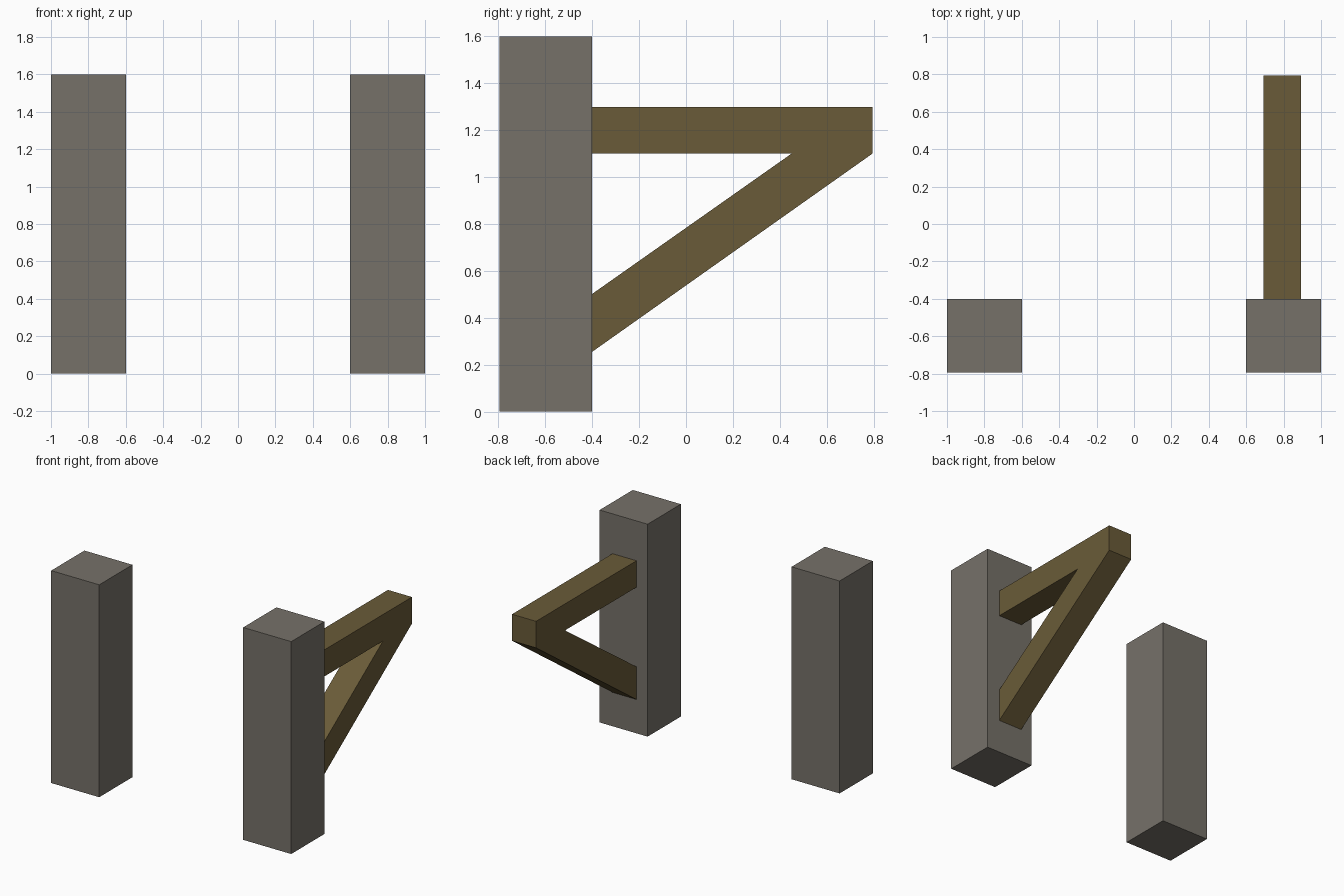
import bpy, bmesh

if "Cube" in bpy.data.objects:
    bpy.data.objects.remove(bpy.data.objects["Cube"])


def material(name, rgb):
    m = bpy.data.materials.new(name)
    m.diffuse_color = (*rgb, 1)
    m.use_nodes = True
    m.node_tree.nodes["Principled BSDF"].inputs["Base Color"].default_value = m.diffuse_color
    return m


stone = material("grey stone", (0.181, 0.165, 0.141))
wood = material("brown wood", (0.144, 0.105, 0.040))


def extrude_x(name, profile, x0, x1, mat):
    """Extrude a (y, z) profile from x0 to x1."""
    bm = bmesh.new()
    face = bm.faces.new([bm.verts.new((x0, y, z)) for y, z in profile])
    geom = bmesh.ops.extrude_face_region(bm, geom=[face])["geom"]
    moved = [v for v in geom if isinstance(v, bmesh.types.BMVert)]
    bmesh.ops.translate(bm, verts=moved, vec=(x1 - x0, 0, 0))
    bmesh.ops.recalc_face_normals(bm, faces=bm.faces)
    mesh = bpy.data.meshes.new(name)
    bm.to_mesh(mesh)
    bm.free()
    mesh.materials.append(mat)
    obj = bpy.data.objects.new(name, mesh)
    bpy.context.collection.objects.link(obj)


# Two square posts
post = [(-0.795, 0), (-0.4, 0), (-0.4, 1.6), (-0.795, 1.6)]
for name, x in (("left_post", -1.0), ("right_post", 0.6)):
    extrude_x(name, post, x, x + 0.4, stone)

# Bracket on the back of the right post: level beam and slanted brace
extrude_x("bracket_beam", [(-0.4, 1.1), (0.795, 1.1), (0.795, 1.3), (-0.4, 1.3)],
          0.693, 0.893, wood)
extrude_x("bracket_brace", [(-0.4, 0.255), (0.795, 1.1), (0.45, 1.1), (-0.4, 0.502)],
          0.693, 0.893, wood)
